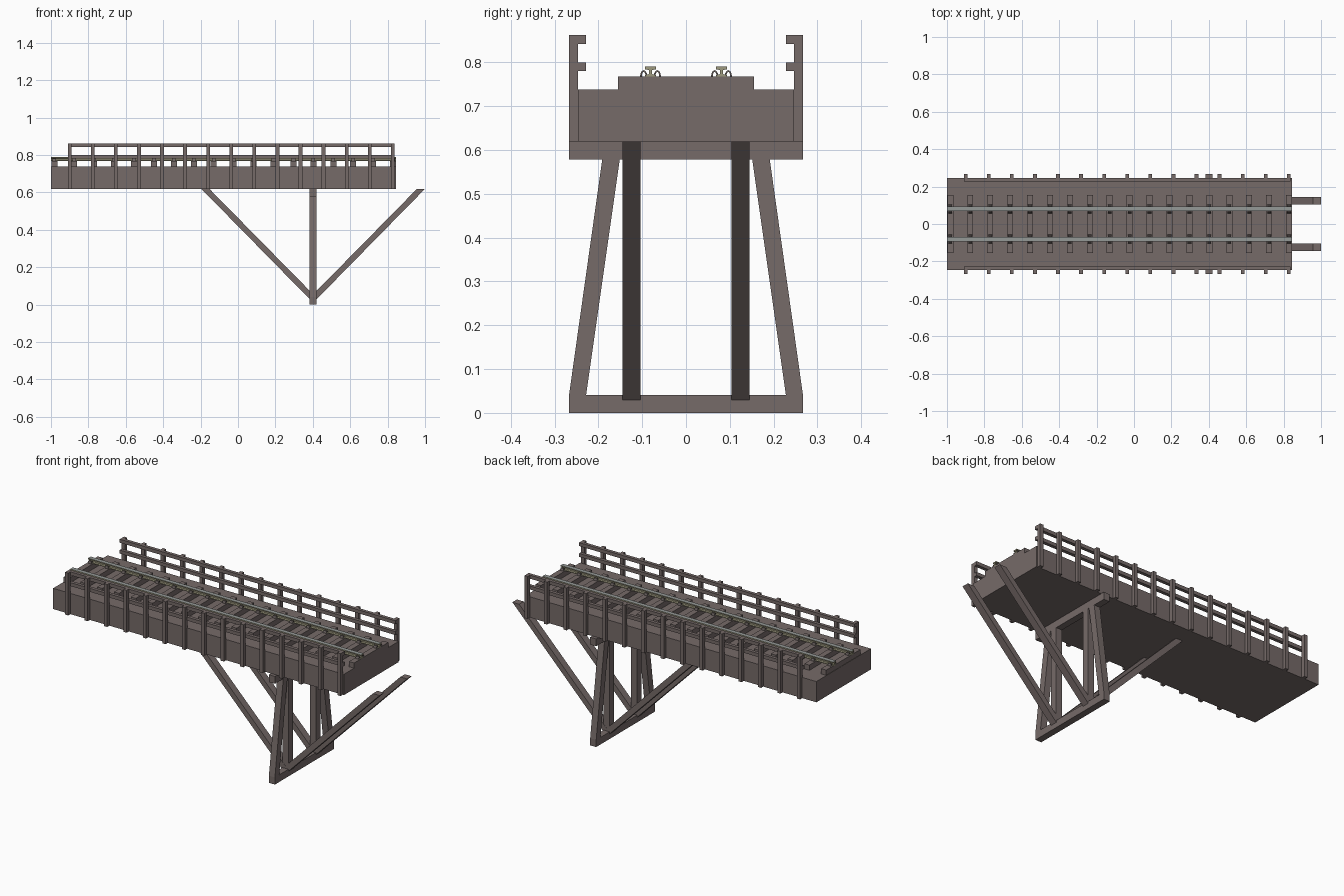
import bpy, bmesh, math
from mathutils import Vector

if "Cube" in bpy.data.objects:
    bpy.data.objects.remove(bpy.data.objects["Cube"])


def material(name, rgb):
    m = bpy.data.materials.new(name)
    m.diffuse_color = (*rgb, 1)
    m.use_nodes = True
    m.node_tree.nodes["Principled BSDF"].inputs["Base Color"].default_value = m.diffuse_color
    return m


WOOD = material("weathered wood", (0.18, 0.145, 0.14))
STEEL = material("rail steel", (0.30, 0.32, 0.31))
BRASS = material("rail side khaki", (0.34, 0.32, 0.21))
IRON = material("clip iron", (0.15, 0.125, 0.12))


def finish(bm, name, *mats):
    bmesh.ops.recalc_face_normals(bm, faces=bm.faces)
    me = bpy.data.meshes.new(name)
    bm.to_mesh(me)
    bm.free()
    for m in mats:
        me.materials.append(m)
    ob = bpy.data.objects.new(name, me)
    bpy.context.collection.objects.link(ob)
    return ob


def prism(bm, pts, axis, a, b):
    """Extrude a 2D outline along x (points are y,z) or y (points are x,z)."""
    def put(p, t):
        return (t, p[0], p[1]) if axis == 'x' else (p[0], t, p[1])
    lo = [bm.verts.new(put(p, a)) for p in pts]
    hi = [bm.verts.new(put(p, b)) for p in pts]
    n = len(pts)
    bm.faces.new(lo)
    bm.faces.new(hi[::-1])
    for i in range(n):
        j = (i + 1) % n
        bm.faces.new((lo[i], hi[i], hi[j], lo[j]))


def box(bm, x0, x1, y0, y1, z0, z1):
    prism(bm, [(y0, z0), (y1, z0), (y1, z1), (y0, z1)], 'x', x0, x1)


# deck
bm = bmesh.new()
box(bm, -1, 0.845, -0.247, 0.247, 0.619, 0.738)
finish(bm, "deck", WOOD)

# sleepers
sleeper_x = [-0.982 + i * 1.811 / 17 for i in range(18)]
bm = bmesh.new()
for x in sleeper_x:
    box(bm, x - 0.016, x + 0.016, -0.155, 0.155, 0.737, 0.768)
finish(bm, "sleepers", WOOD)

# rails: I-shaped section, steel running surface and khaki sides
half = [(0.012, 0.767), (0.012, 0.771), (0.003, 0.773), (0.003, 0.782),
        (0.012, 0.784), (0.012, 0.790)]
section = half + [(-y, z) for y, z in half[::-1]]
for side, label in ((-1, "front"), (1, "back")):
    bm = bmesh.new()
    prism(bm, [(side * 0.081 + y, z) for y, z in section], 'x', -1, 0.845)
    bm.normal_update()
    for f in bm.faces:
        top = all(v.co.z > 0.789 for v in f.verts)
        f.material_index = 0 if top else 1
    finish(bm, label + "_rail", STEEL, BRASS)

# curved clips holding each rail to each sleeper
bm = bmesh.new()
angles = [math.pi * i / 6 for i in range(7)]
for x in sleeper_x:
    for ry in (-0.081, 0.081):
        for s in (-1, 1):
            arc = [(ry + s * (0.0155 + 0.0085 * math.cos(a)), 0.767 + 0.015 * math.sin(a)) for a in angles]
            arc += [(ry + s * (0.0155 + 0.0045 * math.cos(a)), 0.767 + 0.011 * math.sin(a)) for a in angles[::-1]]
            prism(bm, arc, 'x', x - 0.010, x + 0.010)
finish(bm, "rail_clips", IRON)

# side railings: posts outside the deck, two bars on the inside of the posts
for s, label in ((-1, "front"), (1, "back")):
    bm = bmesh.new()
    for i in range(15):
        x = -0.900 + i * 0.1234
        box(bm, x - 0.010, x + 0.010, s * 0.246, s * 0.267, 0.619, 0.862)
    finish(bm, label + "_railing_posts", WOOD)
    bm = bmesh.new()
    for z in (0.780, 0.842):
        box(bm, -0.91, 0.838, s * 0.228, s * 0.247, z, z + 0.020)
    finish(bm, label + "_railing_bars", WOOD)

# trestle: sill, cap, splayed legs, upright posts
X0, X1 = 0.383, 0.421
bm = bmesh.new()
box(bm, X0, X1, -0.267, 0.267, 0, 0.041)
finish(bm, "trestle_sill", WOOD)
bm = bmesh.new()
box(bm, X0, X1, -0.267, 0.267, 0.578, 0.620)
finish(bm, "trestle_cap", WOOD)
bm = bmesh.new()
for s in (-1, 1):
    prism(bm, [(s * 0.267, 0.040), (s * 0.228, 0.040), (s * 0.151, 0.579), (s * 0.191, 0.579)], 'x', X0, X1)
finish(bm, "trestle_legs", WOOD)
bm = bmesh.new()
for s in (-1, 1):
    box(bm, X0, X1, s * 0.105, s * 0.144, 0.040, 0.579)
finish(bm, "trestle_posts", WOOD)

# diagonal braces running from the sill up to the deck level
bm = bmesh.new()
for s in (-1, 1):
    for d in (-1, 1):
        prism(bm, [(0.402, 0.010), (0.402, 0.055), (0.402 + d * 0.555, 0.619),
                   (0.402 + d * 0.598, 0.619)], 'y', s * 0.104, s * 0.145)
finish(bm, "diagonal_braces", WOOD)
